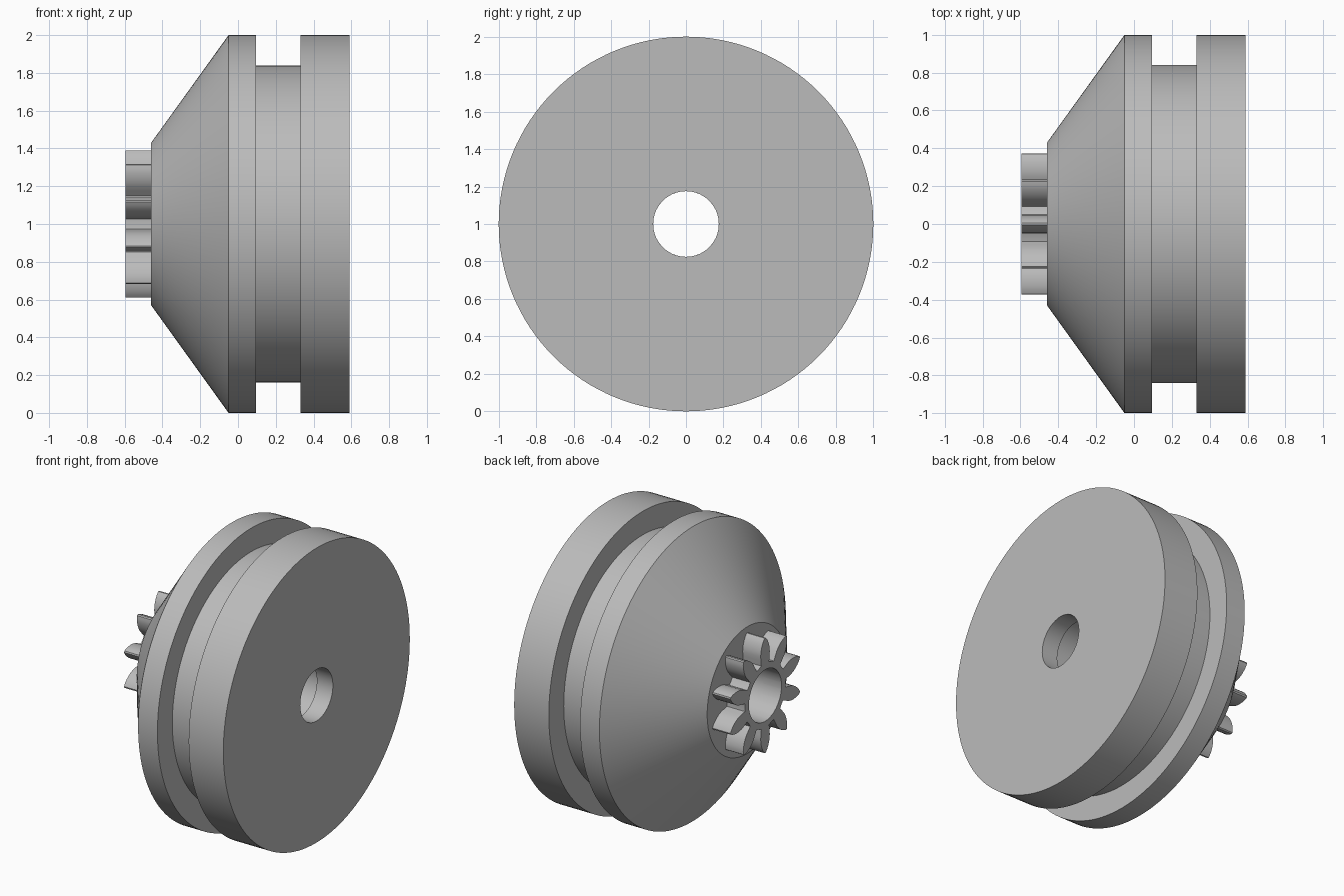
import bpy, bmesh
from math import sin, cos, tau, radians, hypot, atan2

old = bpy.data.objects.get("Cube")
if old:
    bpy.data.objects.remove(old, do_unlink=True)

BORE = 0.175
AXIS_Z = 1.0

grey = bpy.data.materials.new("plain grey")
grey.use_nodes = True
colour = (0.5, 0.5, 0.5, 1)
grey.diffuse_color = colour
grey.node_tree.nodes["Principled BSDF"].inputs["Base Color"].default_value = colour


def bridge_rings(name, rings):
    """Join a closed cycle of equal-length point rings into one solid."""
    bm = bmesh.new()
    loops = [[bm.verts.new(p) for p in ring] for ring in rings]
    for i, a in enumerate(loops):
        b = loops[(i + 1) % len(loops)]
        for j in range(len(a)):
            k = (j + 1) % len(a)
            bm.faces.new((a[j], a[k], b[k], b[j]))
    bmesh.ops.recalc_face_normals(bm, faces=bm.faces)
    mesh = bpy.data.meshes.new(name)
    bm.to_mesh(mesh)
    bm.free()
    mesh.materials.append(grey)
    obj = bpy.data.objects.new(name, mesh)
    bpy.context.collection.objects.link(obj)
    bpy.ops.object.select_all(action='DESELECT')
    obj.select_set(True)
    bpy.context.view_layer.objects.active = obj
    bpy.ops.object.shade_smooth_by_angle(angle=radians(25))
    return obj


def polar(x, r, a):
    return (x, r * sin(a), AXIS_Z + r * cos(a))


# Pulley: cone, front flange, belt groove, rear flange and bore
profile = [(-0.46, BORE), (-0.46, 0.43), (-0.05, 1), (0.095, 1), (0.095, 0.84),
           (0.33, 0.84), (0.33, 1), (0.59, 1), (0.59, BORE),
           (0.47, BORE), (0.47, 0.2), (-0.34, 0.2), (-0.34, BORE)]
SEG = 128
bridge_rings("grooved_pulley",
             [[polar(x, r, tau * i / SEG) for i in range(SEG)] for x, r in profile])

# Pinion: ten leaf-shaped teeth, one pointing straight up
TEETH = 10
flank = [(0.215, 0.042), (0.25, 0.046), (0.28, 0.049), (0.305, 0.047),
         (0.33, 0.041), (0.355, 0.031), (0.375, 0.019), (0.39, 0.005)]
tooth = [(r, -w) for r, w in flank] + [(r, w) for r, w in reversed(flank)]
outline = []
for t in range(TEETH):
    for r, w in tooth:
        outline.append((hypot(r, w), tau * t / TEETH + atan2(w, r)))
    outline.append((0.215, tau * (t + 0.5) / TEETH))

front, back = -0.595, -0.46
bridge_rings("pinion_gear", [
    [polar(front, BORE, a) for r, a in outline],
    [polar(front, r, a) for r, a in outline],
    [polar(back, r, a) for r, a in outline],
    [polar(back, BORE, a) for r, a in outline]])
